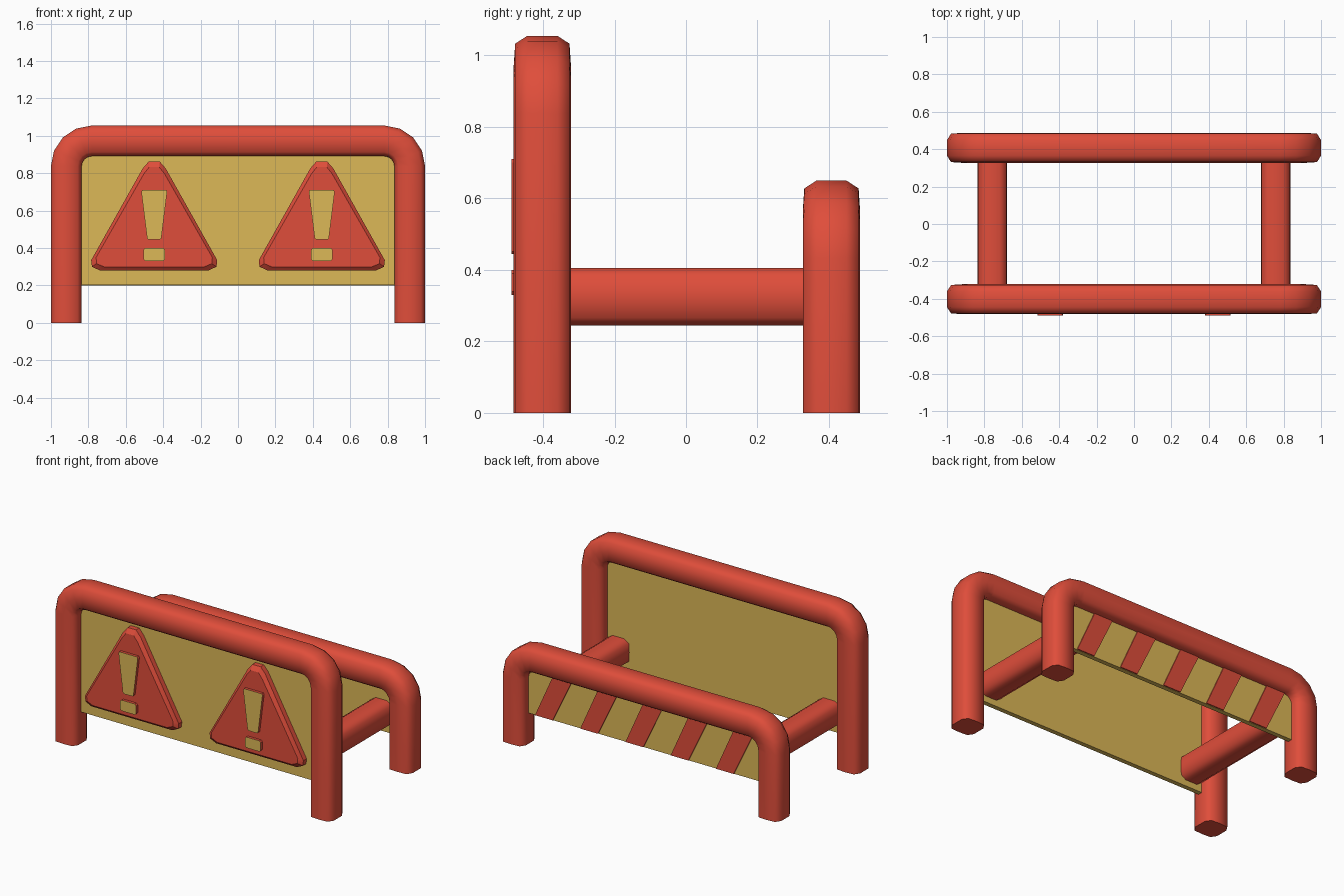
import bpy, bmesh, math
from mathutils import Vector

if "Cube" in bpy.data.objects:
    bpy.data.objects.remove(bpy.data.objects["Cube"])


def material(name, rgb):
    m = bpy.data.materials.new(name)
    m.diffuse_color = (*rgb, 1)
    m.use_nodes = True
    m.node_tree.nodes["Principled BSDF"].inputs["Base Color"].default_value = m.diffuse_color
    return m


RED = material("warning red", (0.74, 0.075, 0.043))
YELLOW = material("sign yellow", (0.72, 0.48, 0.095))


def finish(name, bm, mats, smooth=None):
    bmesh.ops.recalc_face_normals(bm, faces=bm.faces)
    me = bpy.data.meshes.new(name)
    bm.to_mesh(me)
    bm.free()
    for m in mats:
        me.materials.append(m)
    ob = bpy.data.objects.new(name, me)
    bpy.context.collection.objects.link(ob)
    if smooth:
        bpy.ops.object.select_all(action='DESELECT')
        ob.select_set(True)
        bpy.context.view_layer.objects.active = ob
        bpy.ops.object.shade_smooth_by_angle(angle=math.radians(smooth))
    return ob


def loft(name, rings, mats, smooth=None):
    """Skin a list of equal-length point rings and cap both ends."""
    bm = bmesh.new()
    vs = [[bm.verts.new(p) for p in r] for r in rings]
    n = len(vs[0])
    for a, b in zip(vs, vs[1:]):
        for i in range(n):
            j = (i + 1) % n
            bm.faces.new((a[i], a[j], b[j], b[i]))
    bm.faces.new(vs[0])
    bm.faces.new(vs[-1])
    return finish(name, bm, mats, smooth)


# Rounded-square tube section: (outward, depth)
SECTION = [(.082, -.042), (.082, .042), (.060, .076), (0, .080), (-.060, .076),
           (-.082, .042), (-.082, -.042), (-.060, -.076), (0, -.080), (.060, -.076)]


def hoop(name, y, top):
    """Upside-down U frame swept from the tube section."""
    half, zc, r, seg = .918, top - .082, .135, 4
    path = [(-half, 0, 180)]
    for cx, start in ((-half + r, 180), (half - r, 90)):
        for i in range(seg + 1):
            deg = start - 90 * i / seg
            a = math.radians(deg)
            path.append((cx + r * math.cos(a), zc - r + r * math.sin(a), deg))
    path.append((half, 0, 0))
    rings = []
    for x, z, deg in path:
        a = math.radians(deg)
        rings.append([(x + u * math.cos(a), y + v, z + u * math.sin(a)) for u, v in SECTION])
    loft(name, rings, [RED], 66)


def plate(name, pts, y0, y1, mats, inset=0, ym=None, smooth=None):
    """Extrude an XZ outline from y0 to y1, optionally with a sloped front rim."""
    rings = [[(x, y0, z) for x, z in pts]]
    if inset:
        rings.append([(x, ym, z) for x, z in pts])
        c = sum((Vector(p) for p in pts), Vector((0, 0))) / len(pts)
        pts = [tuple(Vector(p) + (c - Vector(p)).normalized() * inset) for p in pts]
    rings.append([(x, y1, z) for x, z in pts])
    return loft(name, rings, mats, smooth)


def rect(x, z0, z1):
    return [(-x, z0), (x, z0), (x, z1), (-x, z1)]


# Frames
hoop("front_frame", -.402, 1.055)
hoop("rear_frame", .407, .65)

# Sign panels
plate("front_panel", rect(.87, .205, .93), -.387, -.417, [YELLOW])
plate("rear_panel", rect(.87, .20, .53), .392, .422, [YELLOW])

# Side bars joining the frames
for s, side in ((-1, "left"), (1, "right")):
    loft(side + "_side_bar",
         [[(s * .757 + v * .98, y, .325 + u * .98) for u, v in SECTION] for y in (-.40, .40)],
         [RED], 66)

# Warning triangles with raised marks on the front panel
half_tri = [(.03, .862), (.062, .825), (.337, .335), (.333, .30), (.29, .28)]
half_bar = [(.064, .71), (.069, .70), (.038, .452), (.030, .445)]
half_dot = [(.048, .40), (.057, .39), (.057, .34), (.048, .33)]


def mirrored(half, cx):
    return [(cx + x, z) for x, z in half] + [(cx - x, z) for x, z in reversed(half)]


for s, side in ((-1, "left"), (1, "right")):
    cx = s * .448
    plate(side + "_triangle", mirrored(half_tri, cx), -.41, -.470, [RED], .03, -.450, 30)
    for part, half in (("bar", half_bar), ("dot", half_dot)):
        ob = plate(side + "_warning_" + part, mirrored(half, cx), -.46, -.488, [RED, YELLOW])
        # yellow on the front face only
        for f in ob.data.polygons:
            f.material_index = 1 if f.normal.y < -.9 else 0

# Slanted stripes on the back of the rear panel
for i in range(5):
    x = (i - 2) * .325
    plate("rear_stripe_%d" % (i + 1),
          [(x + .008, .202), (x + .135, .202), (x - .008, .52), (x - .145, .52)],
          .42, .429, [RED])
